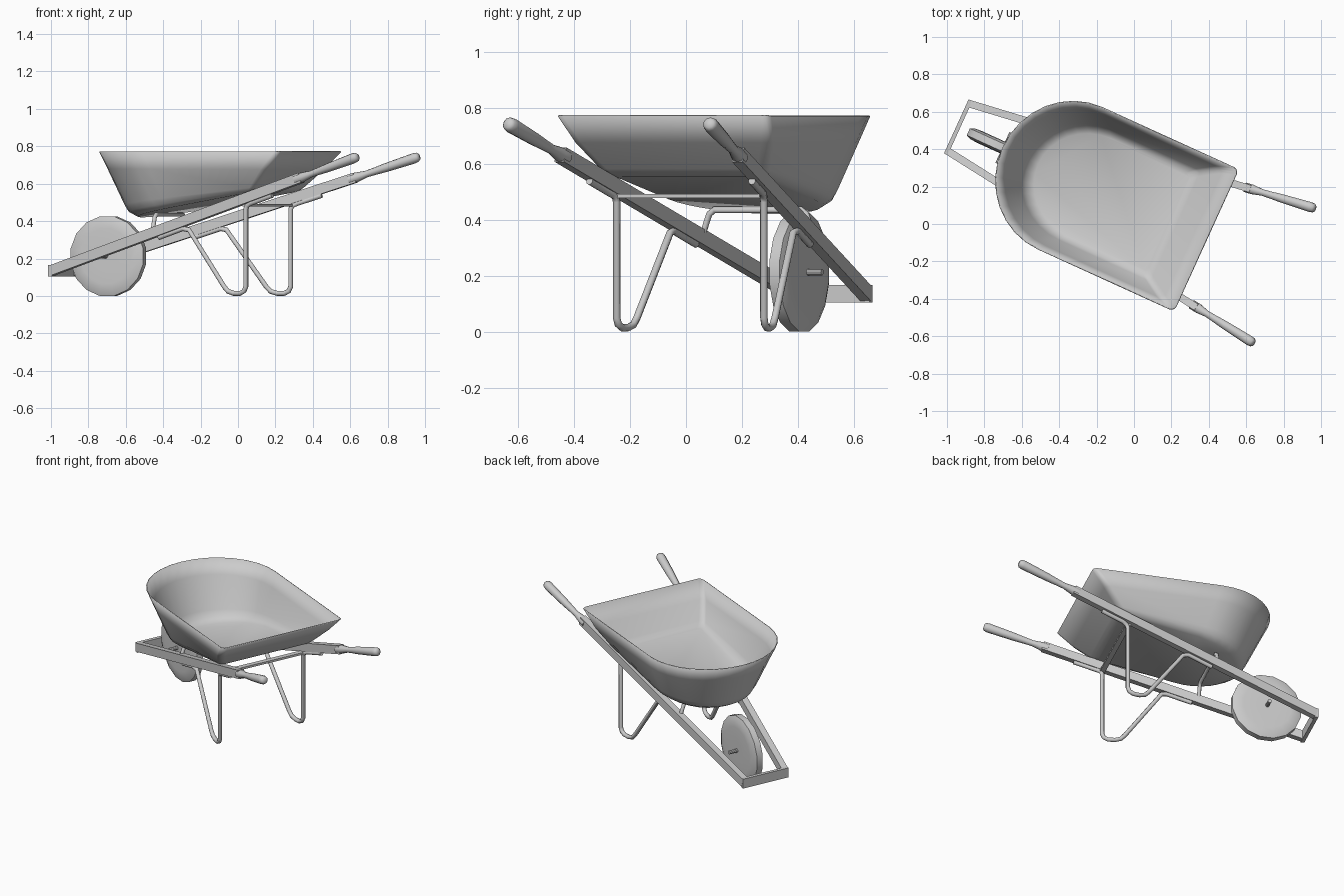
import bpy, bmesh, math
from mathutils import Vector, Matrix

if "Cube" in bpy.data.objects:
    bpy.data.objects.remove(bpy.data.objects["Cube"])

# Whole model is built along local x (wheel at -x), then turned and shifted
WORLD = Matrix.Rotation(math.radians(-24.5), 4, 'Z') @ Matrix.Translation((0, 0.081, 0))
grey = bpy.data.materials.new("plain grey")
grey.diffuse_color = (0.6, 0.6, 0.6, 1)
grey.use_nodes = True
grey.node_tree.nodes["Principled BSDF"].inputs["Base Color"].default_value = grey.diffuse_color


def finish(ob, angle=30):
    ob.data.transform(WORLD)
    ob.data.materials.clear()
    ob.data.materials.append(grey)
    bpy.ops.object.select_all(action='DESELECT')
    ob.select_set(True)
    bpy.context.view_layer.objects.active = ob
    bpy.ops.object.shade_smooth_by_angle(angle=math.radians(angle))
    return ob


def loft(name, rings, cap_start=True, cap_end=True, angle=30):
    bm = bmesh.new()
    vs = [[bm.verts.new(p) for p in r] for r in rings]
    n = len(vs[0])
    for a, b in zip(vs, vs[1:]):
        for i in range(n):
            j = (i + 1) % n
            bm.faces.new((a[i], a[j], b[j], b[i]))
    if cap_start:
        bm.faces.new(vs[0])
    if cap_end:
        bm.faces.new(vs[-1])
    bmesh.ops.recalc_face_normals(bm, faces=bm.faces)
    me = bpy.data.meshes.new(name)
    bm.to_mesh(me)
    bm.free()
    ob = bpy.data.objects.new(name, me)
    bpy.context.collection.objects.link(ob)
    return finish(ob, angle)


def beam(name, a, b, hw, hh):
    a, b = Vector(a), Vector(b)
    d = (b - a).normalized()
    side = d.cross(Vector((0, 0, 1))).normalized()
    up = side.cross(d)
    ring = lambda c: [c + side * hw * s + up * hh * t
                      for s, t in ((-1, -1), (1, -1), (1, 1), (-1, 1))]
    return loft(name, [ring(a), ring(b)])


def turned(name, a, axis, profile, n, phase=0.0, angle=30):
    """Rings of (distance along axis, radius)."""
    a, d = Vector(a), Vector(axis).normalized()
    side = d.cross(Vector((0, 0, 1))).normalized()
    up = side.cross(d)
    rings = []
    for s, r in profile:
        rings.append([a + d * s + (side * math.cos(t) + up * math.sin(t)) * r
                      for t in (2 * math.pi * (i + phase) / n for i in range(n))])
    return loft(name, rings, angle=angle)


def tube(name, pts, r):
    cu = bpy.data.curves.new(name, 'CURVE')
    cu.dimensions = '3D'
    cu.bevel_depth = r
    cu.bevel_resolution = 2
    cu.use_fill_caps = True
    sp = cu.splines.new('POLY')
    sp.points.add(len(pts) - 1)
    for p, q in zip(sp.points, pts):
        p.co = (*q, 1)
    ob = bpy.data.objects.new(name, cu)
    bpy.context.collection.objects.link(ob)
    bpy.ops.object.select_all(action='DESELECT')
    ob.select_set(True)
    bpy.context.view_layer.objects.active = ob
    bpy.ops.object.convert(target='MESH')
    return finish(bpy.context.view_layer.objects.active, 50)


# Rail centre line: half spread and height at a given x
def rail(x, side, dz=0.0, inset=0.0):
    return Vector((x, side * (0.139 + 0.134 * (x + 1.07) - inset), 0.135 + 0.318 * (x + 1.07) + dz))


# Tray: flat rear, elliptical front, sloping floor
def tray_ring(rear, front, hw, z_rear, z_front, nose, corner):
    pts = []
    for i in range(4):                       # right rear corner
        t = -math.pi / 2 + math.pi / 2 * i / 3
        pts.append((rear - corner + corner * math.cos(t), -hw + corner + corner * math.sin(t)))
    pts += [(x, -y) for x, y in reversed(pts)]
    for i in range(17):                      # rounded nose
        t = math.pi / 2 + math.pi * i / 16
        pts.append((front + nose + nose * math.cos(t), hw * math.sin(t)))
    return [(x, y, z_rear + (z_front - z_rear) * (rear - x) / (rear - front)) for x, y in pts]


tray = loft("tray", [
    tray_ring(0.39, -0.81, 0.418, 0.77, 0.77, 0.40, 0.03),
    tray_ring(0.305, -0.765, 0.388, 0.675, 0.68, 0.385, 0.035),
    tray_ring(0.215, -0.672, 0.33, 0.582, 0.485, 0.34, 0.035),
    tray_ring(0.198, -0.65, 0.315, 0.566, 0.447, 0.33, 0.035),
    tray_ring(0.17, -0.60, 0.285, 0.555, 0.42, 0.30, 0.03),
], cap_start=False, angle=40)
thick = tray.modifiers.new("sheet", 'SOLIDIFY')
thick.thickness = 0.006

# Wheel and axle
turned("wheel", (-0.798, 0, 0.2125), (0, 1, 0),
       [(-0.034, 0.06), (-0.034, 0.15), (-0.031, 0.19), (-0.02, 0.2167),
        (0.02, 0.2167), (0.031, 0.19), (0.034, 0.15), (0.034, 0.06)], 16, 0.5, 40)
turned("axle", (-0.798, 0, 0.2125), (0, 1, 0), [(-0.09, 0.012), (0.09, 0.012)], 10)

for side, word in ((-1, "right"), (1, "left")):
    # Rails with turned grips
    beam(word + "_rail", rail(-1.07, side), rail(0.495, side), 0.02, 0.027)
    start = rail(0.46, side)
    turned(word + "_grip", start, rail(0.85, side) - start,
           [(0, 0.027), (0.04, 0.027), (0.10, 0.018), (0.15, 0.020), (0.22, 0.024),
            (0.38, 0.028), (0.40, 0.025), (0.41, 0.016)], 10, 0.5, 50)
    # Bent tube legs running along the rail undersides
    foot = lambda x, z: (x, rail(x, side, 0, 0.012).y, z)
    under = lambda x: rail(x, side, -0.036, 0.005)
    tube(word + "_leg", [under(-0.40), under(-0.25), foot(-0.215, 0.353),
                         foot(0.005, 0.05), foot(0.03, 0.024), foot(0.065, 0.014),
                         foot(0.105, 0.014), foot(0.13, 0.026), foot(0.141, 0.05),
                         foot(0.141, 0.465), foot(0.15, 0.483), under(0.175), under(0.31)], 0.0135)

# Cross members
beam("front_bar", (-1.07, -0.158, 0.135), (-1.07, 0.158, 0.135), 0.011, 0.031)
beam("rear_cross_bar", (0.14, -0.295, 0.484), (0.14, 0.295, 0.484), 0.016, 0.007)
tube("tray_bracket", [(-0.44, -0.215, 0.35), (-0.44, -0.19, 0.42), (-0.44, -0.17, 0.435),
                      (-0.44, 0.17, 0.435), (-0.44, 0.19, 0.42), (-0.44, 0.215, 0.35)], 0.012)
